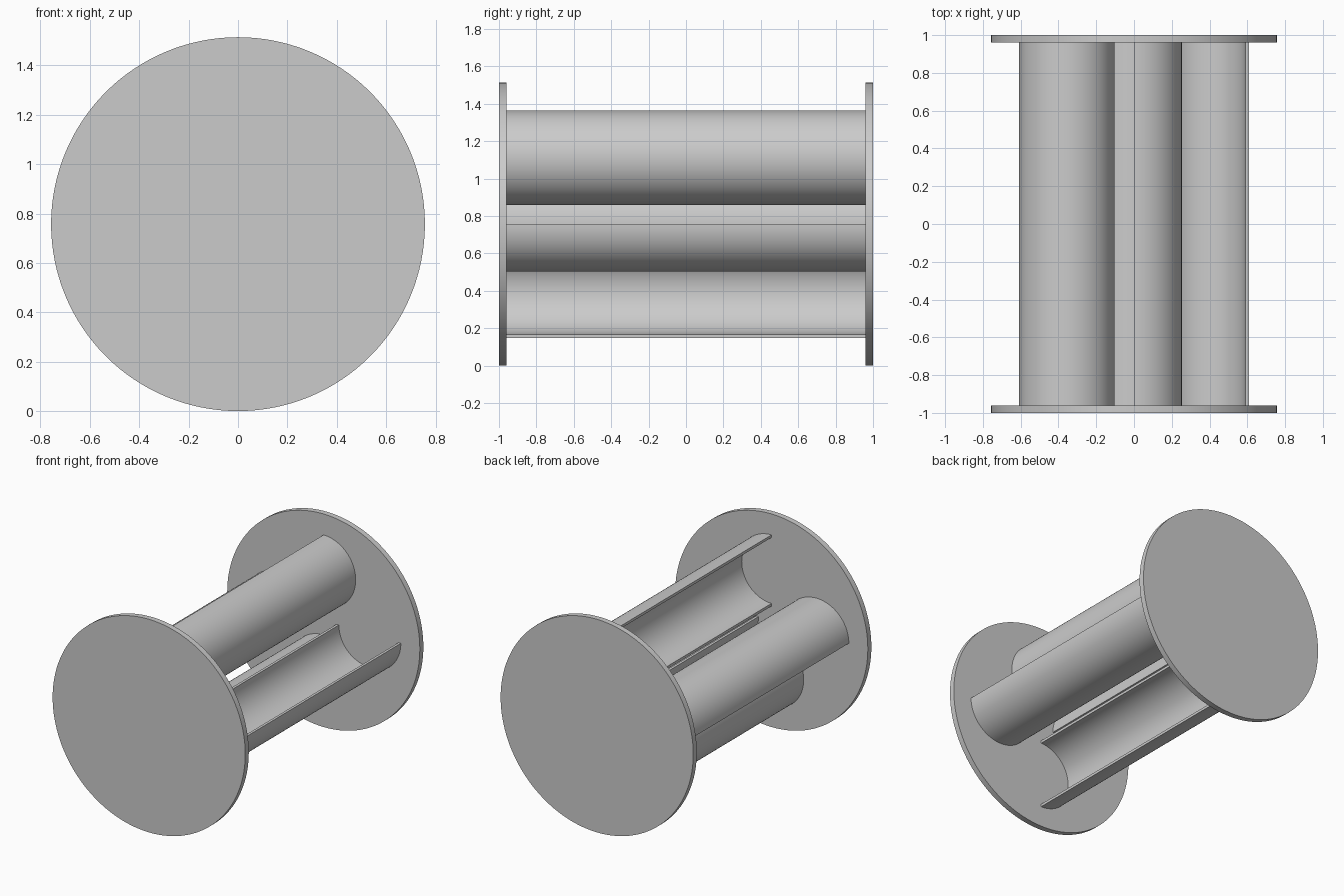
import bpy, bmesh, math
from mathutils import Matrix, Vector

cube = bpy.data.objects.get("Cube")
if cube:
    bpy.data.objects.remove(cube, do_unlink=True)

DISC_R, DISC_T = 0.757, 0.04       # end plates
ARC_R, WALL = 0.253, 0.019         # blade radius and wall thickness
ARC_OFFSET = 0.355                 # rotor axis to blade arc centre
HALF_SPAN = 1 - DISC_T
STEPS = 48

grey = bpy.data.materials.new("plain grey")
grey.use_nodes = True
grey.diffuse_color = (0.6, 0.6, 0.6, 1)
grey.node_tree.nodes["Principled BSDF"].inputs["Base Color"].default_value = (0.6, 0.6, 0.6, 1)


def finish(name, bm):
    """Turn a bmesh into a shaded object."""
    bmesh.ops.recalc_face_normals(bm, faces=bm.faces)
    mesh = bpy.data.meshes.new(name)
    bm.to_mesh(mesh)
    bm.free()
    mesh.materials.append(grey)
    obj = bpy.data.objects.new(name, mesh)
    bpy.context.collection.objects.link(obj)
    bpy.ops.object.select_all(action='DESELECT')
    obj.select_set(True)
    bpy.context.view_layer.objects.active = obj
    bpy.ops.object.shade_smooth_by_angle(angle=math.radians(30))


def end_disc(name, y):
    bm = bmesh.new()
    place = Matrix.Translation((0, y, DISC_R)) @ Matrix.Rotation(math.pi / 2, 4, 'X')
    bmesh.ops.create_cone(bm, cap_ends=True, segments=128, radius1=DISC_R,
                          radius2=DISC_R, depth=DISC_T, matrix=place)
    finish(name, bm)


def blade(name, turn):
    """Half-tube scoop bulging to +x above the axis, then turned about y."""
    bm = bmesh.new()
    place = Matrix.Translation((0, 0, DISC_R)) @ Matrix.Rotation(turn, 4, 'Y')
    rings = []
    for i in range(STEPS + 1):
        a = math.pi * (i / STEPS - 0.5)
        ring = []
        for r, y in ((ARC_R, -HALF_SPAN), (ARC_R, HALF_SPAN),
                     (ARC_R - WALL, HALF_SPAN), (ARC_R - WALL, -HALF_SPAN)):
            p = Vector((r * math.cos(a), y, ARC_OFFSET + r * math.sin(a)))
            ring.append(bm.verts.new(place @ p))
        rings.append(ring)
    for a, b in zip(rings, rings[1:]):
        for k in range(4):
            n = (k + 1) % 4
            bm.faces.new((a[k], a[n], b[n], b[k]))
    bm.faces.new(rings[0])
    bm.faces.new(rings[-1])
    finish(name, bm)


# End plates
end_disc("front_disc", -1 + DISC_T / 2)
end_disc("back_disc", 1 - DISC_T / 2)

# Four scoop blades around an open centre
for i, side in enumerate(("top", "right_hand", "bottom", "left_hand")):
    blade(side + "_blade", i * math.pi / 2)
